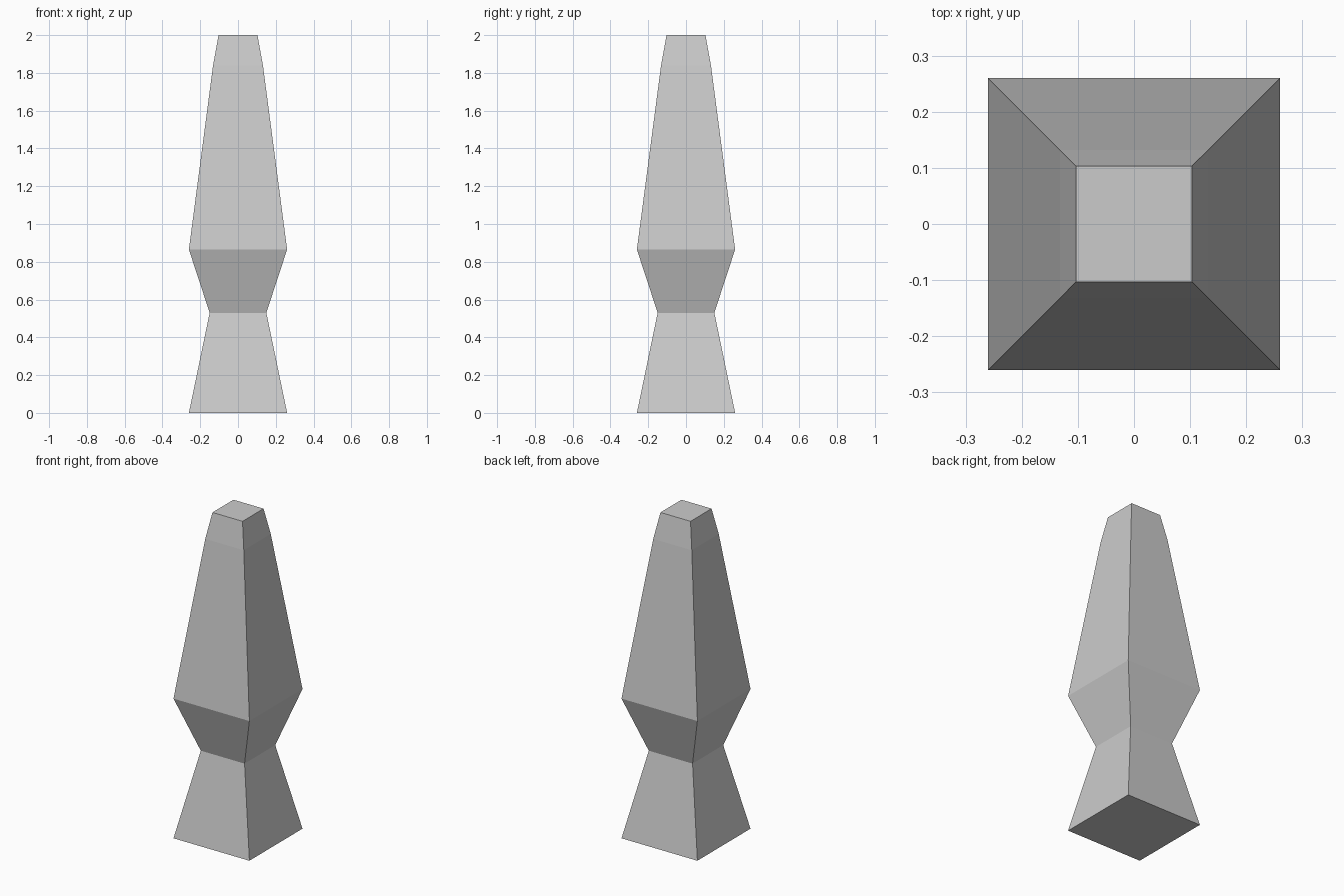
import bpy, bmesh

if "Cube" in bpy.data.objects:
    bpy.data.objects.remove(bpy.data.objects["Cube"])

# Square cross-sections from base to tip: (half width, height)
PROFILE = [(0.26, 0.0), (0.15, 0.53), (0.26, 0.865), (0.132, 1.84), (0.103, 2.0)]
CORNERS = [(-1, -1), (1, -1), (1, 1), (-1, 1)]

bm = bmesh.new()
rings = [[bm.verts.new((x * h, y * h, z)) for x, y in CORNERS] for h, z in PROFILE]

# Side walls
for low, high in zip(rings, rings[1:]):
    for i in range(4):
        j = (i + 1) % 4
        bm.faces.new((low[i], low[j], high[j], high[i]))

# Base and flat tip
bm.faces.new(rings[0][::-1])
bm.faces.new(rings[-1])

mesh = bpy.data.meshes.new("tapered_pillar")
bm.to_mesh(mesh)
bm.free()
pillar = bpy.data.objects.new("tapered_pillar", mesh)
bpy.context.collection.objects.link(pillar)
